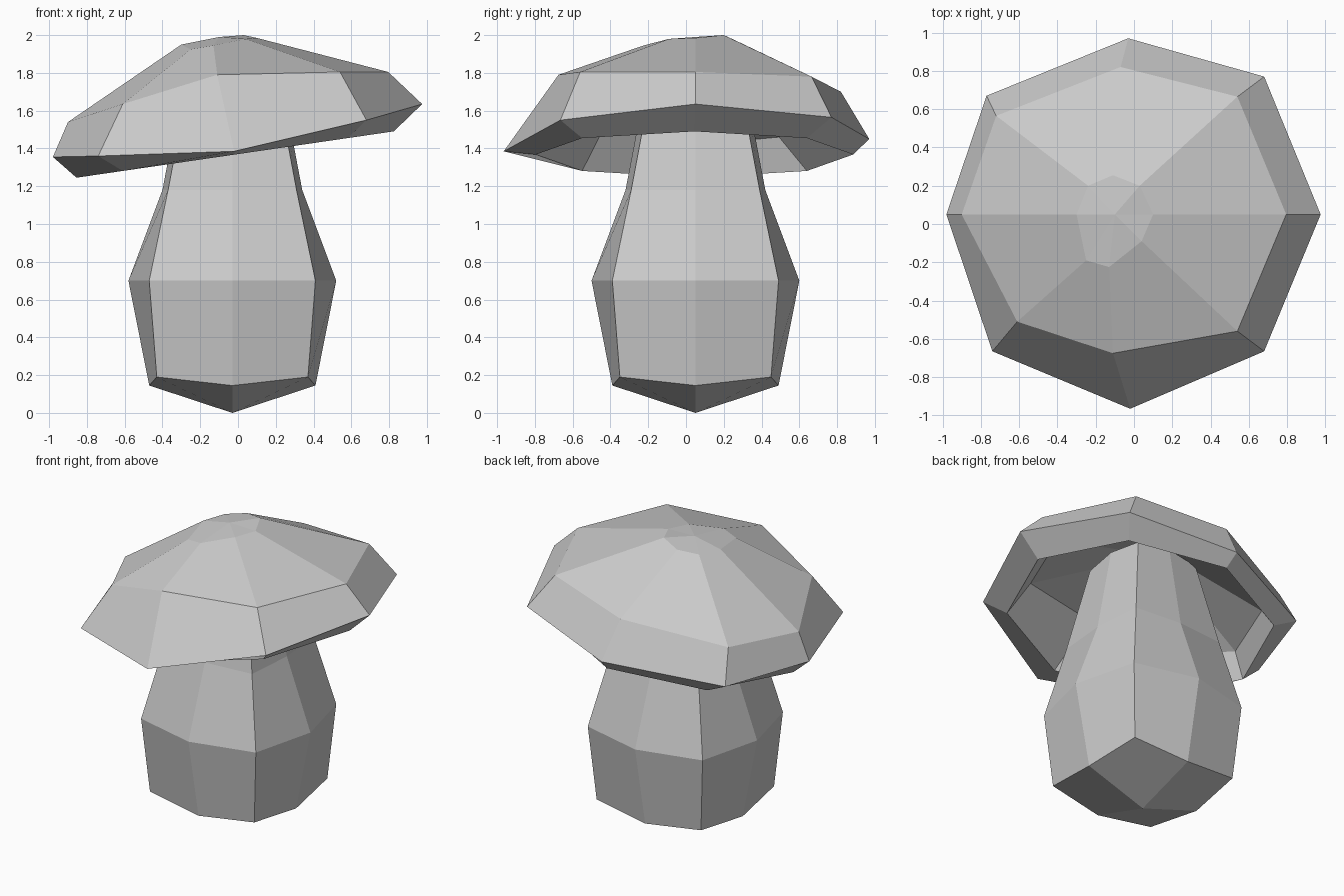
import bpy
import bmesh

cube = bpy.data.objects.get("Cube")
if cube:
    bpy.data.objects.remove(cube, do_unlink=True)

# One plain grey for the whole mushroom
grey = bpy.data.materials.new("plain_grey")
grey.use_nodes = True
colour = (0.6, 0.6, 0.6, 1)
grey.diffuse_color = colour
bsdf = next(n for n in grey.node_tree.nodes if n.type == "BSDF_PRINCIPLED")
bsdf.inputs["Base Color"].default_value = colour

# Eight compass directions, counter-clockwise from the model's left
DIRECTIONS = [(1, 0), (1, 1), (0, 1), (-1, 1), (-1, 0), (-1, -1), (0, -1), (1, -1)]


def octagon(centre, axis, corner, z_axis, z_corner, tilt=0):
    """Ring with separate sizes for the axis and the corner points."""
    ring = []
    for dx, dy in DIRECTIONS:
        is_corner = dx and dy
        size = corner if is_corner else axis
        x, y = centre[0] + dx * size, centre[1] + dy * size
        ring.append((x, y, (z_corner if is_corner else z_axis) + tilt * x))
    return ring


def shrink(ring, centre, factor, drop):
    """Inner copy of a ring, pulled towards the centre and lowered."""
    return [(centre[0] + (x - centre[0]) * factor,
             centre[1] + (y - centre[1]) * factor, z - drop) for x, y, z in ring]


def loft(name, start, rings, end, quad_ends):
    """Closed solid through rings, with a pole at each end."""
    bm = bmesh.new()
    loops = [[bm.verts.new(p) for p in ring] for ring in rings]
    for low, high in zip(loops, loops[1:]):
        for i in range(8):
            j = (i + 1) % 8
            bm.faces.new((low[i], low[j], high[j], high[i]))
    for pole, loop in ((start, loops[0]), (end, loops[-1])):
        tip = bm.verts.new(pole)
        step = 2 if quad_ends else 1
        for i in range(0, 8, step):
            bm.faces.new([tip] + [loop[(i + k) % 8] for k in range(step + 1)])
    bmesh.ops.recalc_face_normals(bm, faces=bm.faces)
    mesh = bpy.data.meshes.new(name)
    bm.to_mesh(mesh)
    bm.free()
    mesh.materials.append(grey)
    obj = bpy.data.objects.new(name, mesh)
    bpy.context.collection.objects.link(obj)
    return obj


# Stem: bulging octagonal column with pointed ends
STEM = (-0.03, 0.05)
loft("stem", (*STEM, 0), [
    octagon(STEM, 0.44, 0.40, 0.145, 0.19),
    octagon(STEM, 0.55, 0.44, 0.70, 0.70),
    octagon(STEM, 0.37, 0.34, 1.18, 1.18),
    octagon(STEM, 0.26, 0.235, 1.76, 1.74),
], (*STEM, 1.84), True)

# Cap: tilted, uneven shell with a hollow underside
rim = [(0.975, 0.05, 1.635), (0.68, 0.77, 1.565), (-0.03, 0.97, 1.45), (-0.77, 0.67, 1.36),
       (-0.98, 0.05, 1.355), (-0.74, -0.665, 1.36), (-0.02, -0.965, 1.385), (0.68, -0.665, 1.55)]
shoulder = [(0.795, 0.05, 1.805), (0.54, 0.665, 1.78), (-0.07, 0.82, 1.70), (-0.72, 0.565, 1.58),
            (-0.9, 0.05, 1.54), (-0.61, -0.51, 1.635), (-0.11, -0.675, 1.79), (0.54, -0.56, 1.805)]
crown = [(0.1, 0.05, 1.985), (0.03, 0.2, 2.0), (-0.11, 0.255, 1.975), (-0.24, 0.2, 1.955),
         (-0.3, 0.05, 1.95), (-0.25, -0.19, 1.925), (-0.13, -0.225, 1.945), (0.04, -0.09, 1.98)]
CROWN = (-0.1, 0.05)
lip = octagon((-0.015, 0.045), 0.84, 0.595, 1.37, 1.37, 0.146)
loft("cap", (*CROWN, 1.83), [
    shrink(crown, CROWN, 0.9, 0.16),
    shrink(shoulder, CROWN, 0.86, 0.12),
    lip, rim, shoulder, crown,
], (*CROWN, 1.99), False)
